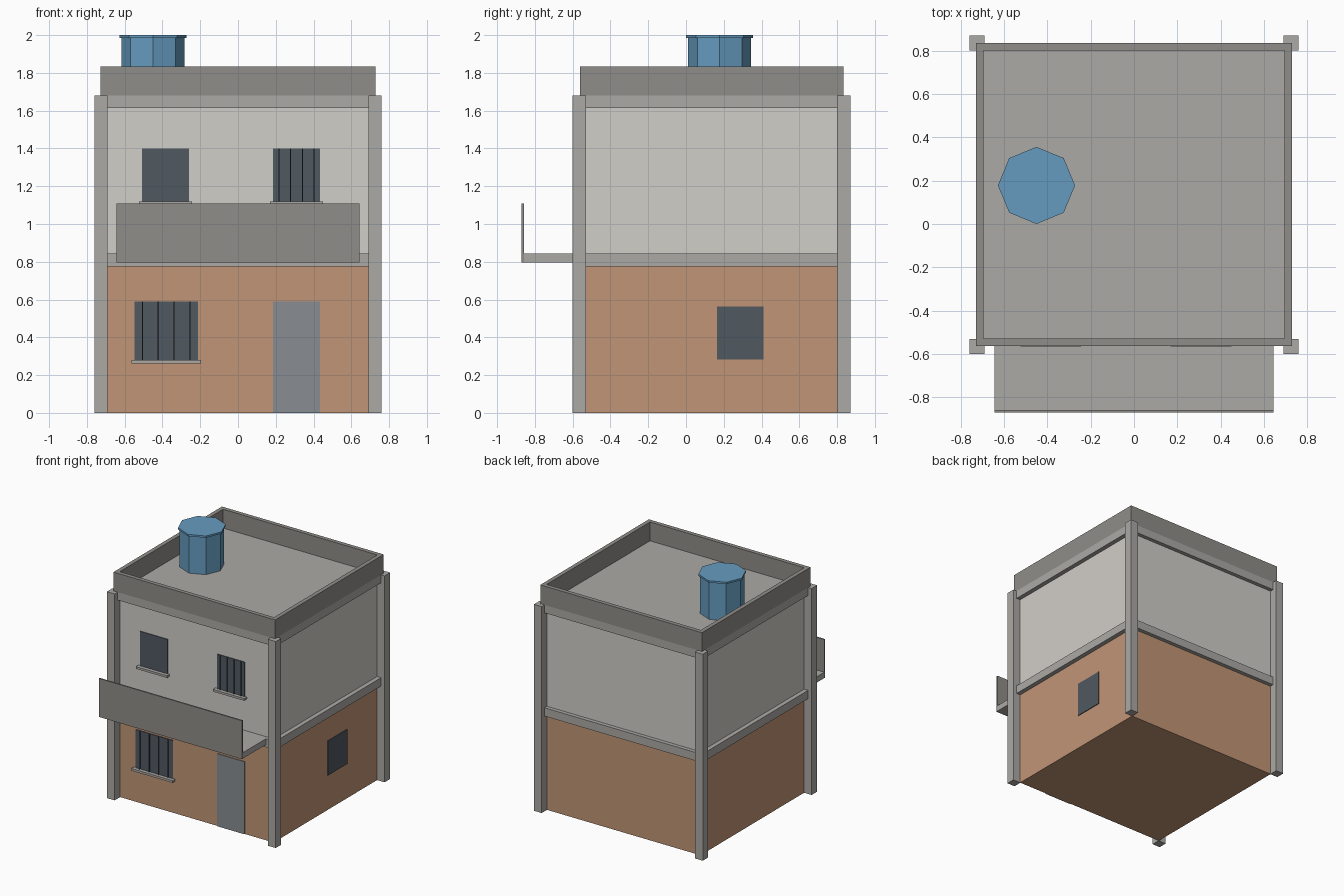
import bpy, math

if "Cube" in bpy.data.objects:
    bpy.data.objects.remove(bpy.data.objects["Cube"])


def material(name, r, g, b):
    m = bpy.data.materials.new(name)
    m.diffuse_color = (r, g, b, 1)
    m.use_nodes = True
    m.node_tree.nodes["Principled BSDF"].inputs["Base Color"].default_value = m.diffuse_color
    return m


BRICK = material("brick", 0.53, 0.30, 0.18)
PLASTER = material("plaster", 0.64, 0.62, 0.58)
CONCRETE = material("concrete", 0.41, 0.40, 0.38)
CEMENT = material("dark_cement", 0.28, 0.27, 0.25)
GLASS = material("window_dark", 0.08, 0.10, 0.12)
IRON = material("iron", 0.05, 0.055, 0.06)
DOOR = material("door_grey", 0.25, 0.27, 0.29)
BLUE = material("tank_blue", 0.13, 0.33, 0.52)


def box(name, x, y, z, mat):
    """Box from (min, max) ranges on each axis."""
    bpy.ops.mesh.primitive_cube_add(size=1, location=[(a + b) / 2 for a, b in (x, y, z)])
    o = bpy.context.object
    o.name = name
    o.scale = [b - a for a, b in (x, y, z)]
    bpy.ops.object.transform_apply(location=False, rotation=False, scale=True)
    o.data.materials.append(mat)
    return o


def cylinder(name, r, z0, z1):
    """Eight-sided upright cylinder at the tank position."""
    bpy.ops.mesh.primitive_cylinder_add(vertices=8, radius=r, depth=z1 - z0,
                                        location=(-0.45, 0.178, (z0 + z1) / 2))
    o = bpy.context.object
    o.name = name
    o.data.materials.append(BLUE)


WX, WY = (-0.692, 0.692), (-0.53, 0.802)     # wall footprint
BX, BY = (-0.728, 0.728), (-0.562, 0.834)    # beam and parapet footprint
FRONT = WY[0]

# Storey walls and floor slabs with edge beams
box("ground_floor_walls", WX, WY, (0, 0.775), BRICK)
box("upper_floor_walls", WX, WY, (0.843, 1.615), PLASTER)
box("floor_beam_slab", BX, BY, (0.775, 0.843), CONCRETE)
box("roof_beam_slab", BX, BY, (1.615, 1.68), CONCRETE)

# Corner columns
for x in ((-0.76, -0.69), (0.69, 0.76)):
    for y in ((-0.60, -0.53), (0.80, 0.87)):
        box("corner_column", x, y, (0, 1.68), CONCRETE)

# Roof parapet
PZ, T = (1.68, 1.833), 0.034
box("parapet_front", BX, (BY[0], BY[0] + T), PZ, CEMENT)
box("parapet_back", BX, (BY[1] - T, BY[1]), PZ, CEMENT)
for name, x in (("parapet_left", (BX[0], BX[0] + T)), ("parapet_right", (BX[1] - T, BX[1]))):
    box(name, x, (BY[0] + T, BY[1] - T), PZ, CEMENT)

# Balcony slab and front panel
box("balcony_slab", (-0.644, 0.644), (-0.858, FRONT), (0.795, 0.843), CONCRETE)
box("balcony_panel", (-0.644, 0.644), (-0.87, -0.858), (0.795, 1.108), CEMENT)


def window(name, x, z, sill_over, bars):
    """Front window with a sill and optional evenly spaced bars."""
    box(name, x, (FRONT - 0.006, FRONT + 0.01), z, GLASS)
    box(name + "_sill", (x[0] - sill_over, x[1] + sill_over),
        (FRONT - 0.035, FRONT + 0.01), (z[0] - 0.018, z[0]), CONCRETE)
    for i in range(bars):
        c = x[0] + (x[1] - x[0]) * (i + 0.5) / bars
        box(name + "_bar", (c - 0.003, c + 0.003), (FRONT - 0.014, FRONT - 0.005), z, IRON)


window("upper_left_window", (-0.508, -0.26), (1.12, 1.40), 0.016, 0)
window("upper_right_window", (0.185, 0.434), (1.12, 1.40), 0.016, 4)
window("ground_window", (-0.548, -0.212), (0.28, 0.59), 0.017, 4)

# Door and side window
box("front_door", (0.185, 0.434), (FRONT - 0.006, FRONT + 0.01), (0, 0.59), DOOR)
box("side_window", (WX[1] - 0.01, WX[1] + 0.006), (0.163, 0.41), (0.283, 0.563), GLASS)

# Water tank with lid
cylinder("water_tank", 0.167, 1.68, 1.985)
cylinder("water_tank_lid", 0.178, 1.985, 2.0)
